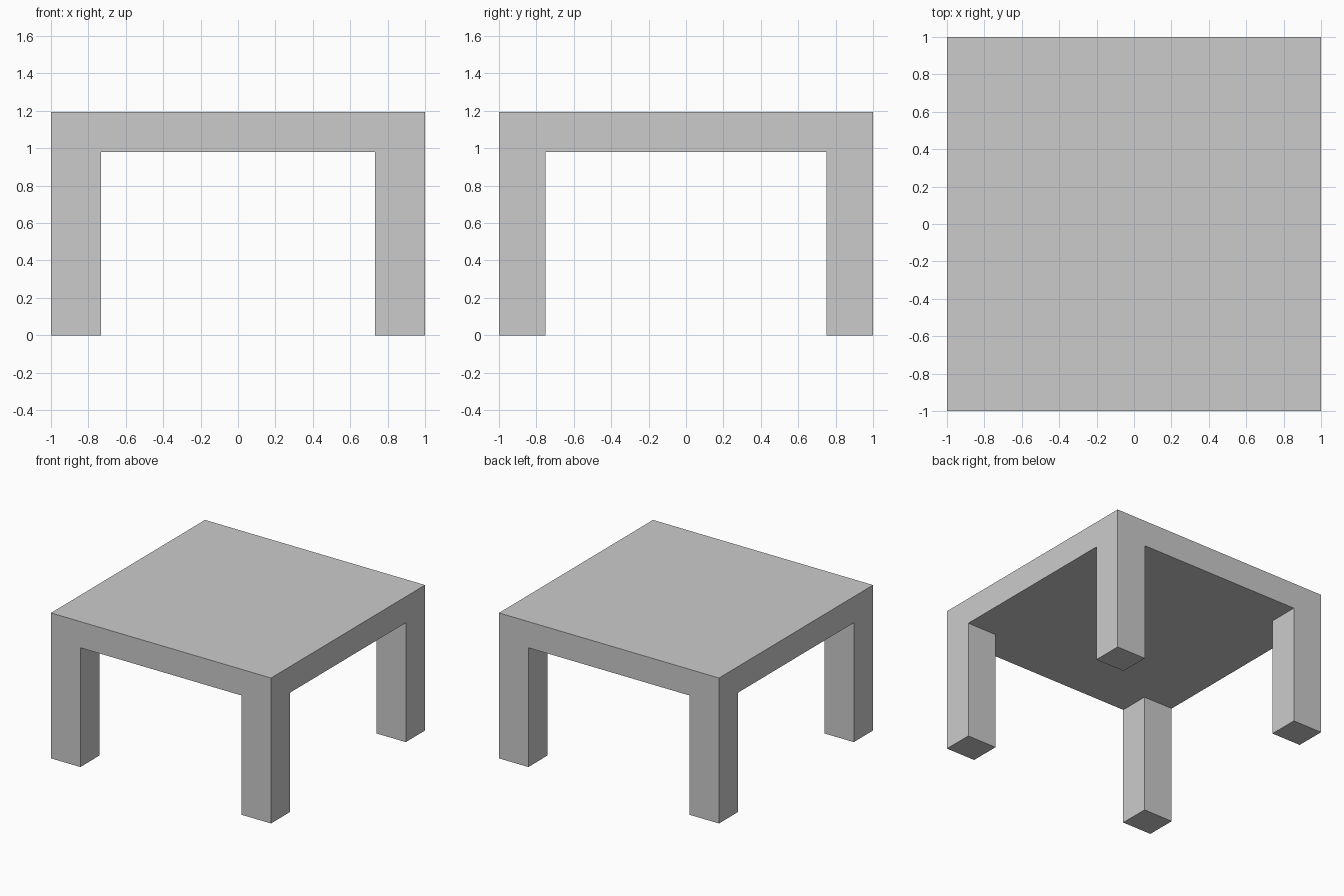
import bpy, bmesh
from mathutils import Vector

if "Cube" in bpy.data.objects:
    bpy.data.objects.remove(bpy.data.objects["Cube"])

TOP, UNDER = 1.195, 0.98        # slab top and underside
LEG_X, LEG_Y = 0.733, 0.75      # inner faces of the legs

bm = bmesh.new()

# Tabletop slab
bmesh.ops.create_cube(bm, size=2)
for v in bm.verts:
    v.co.z = TOP if v.co.z > 0 else UNDER

# Cut the slab along the inner leg faces
for axis, d in ((Vector((1, 0, 0)), LEG_X), (Vector((0, 1, 0)), LEG_Y)):
    for s in (-1, 1):
        bmesh.ops.bisect_plane(bm, geom=bm.verts[:] + bm.edges[:] + bm.faces[:],
                               plane_co=axis * d * s, plane_no=axis)

# Legs: pull the four corner faces of the underside to the floor
bm.normal_update()
corners = []
for f in bm.faces:
    c = f.calc_center_median()
    if f.normal.z < -0.5 and abs(c.x) > LEG_X and abs(c.y) > LEG_Y:
        corners.append(f)
feet = bmesh.ops.extrude_face_region(bm, geom=corners)["geom"]
for v in feet:
    if isinstance(v, bmesh.types.BMVert):
        v.co.z = 0
bmesh.ops.delete(bm, geom=[f for f in corners if f.is_valid], context='FACES_ONLY')

# Merge the coplanar cuts into clean flat faces
bmesh.ops.dissolve_limit(bm, angle_limit=0.01, verts=bm.verts[:], edges=bm.edges[:])
bmesh.ops.recalc_face_normals(bm, faces=bm.faces[:])

mesh = bpy.data.meshes.new("table")
bm.to_mesh(mesh)
bm.free()
bpy.context.collection.objects.link(bpy.data.objects.new("table", mesh))
